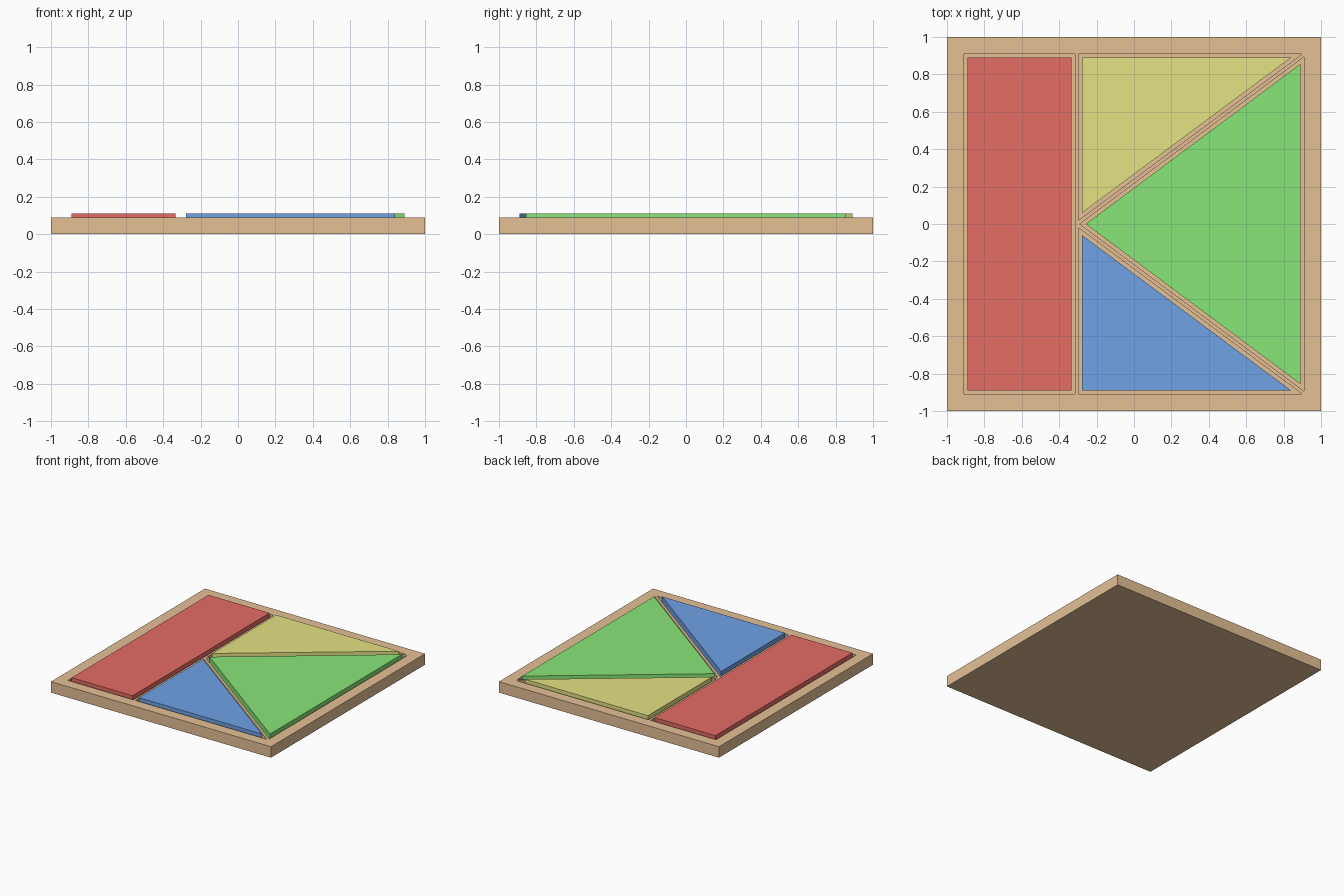
import bpy, bmesh

if "Cube" in bpy.data.objects:
    bpy.data.objects.remove(bpy.data.objects["Cube"])

BOARD_TOP, FLOOR, PIECE_TOP = 0.09, 0.03, 0.11


def material(name, rgb):
    m = bpy.data.materials.new(name)
    m.diffuse_color = (*rgb, 1)
    m.use_nodes = True
    m.node_tree.nodes["Principled BSDF"].inputs["Base Color"].default_value = m.diffuse_color
    return m


def prism(name, outline, z0, z1, mat=None):
    """Extrude a counter-clockwise outline from z0 to z1."""
    bm = bmesh.new()
    face = bm.faces.new([bm.verts.new((x, y, z0)) for x, y in outline])
    ext = bmesh.ops.extrude_face_region(bm, geom=[face])
    for v in ext["geom"]:
        if isinstance(v, bmesh.types.BMVert):
            v.co.z = z1
    bmesh.ops.recalc_face_normals(bm, faces=bm.faces)
    me = bpy.data.meshes.new(name)
    bm.to_mesh(me)
    bm.free()
    if mat:
        me.materials.append(mat)
    ob = bpy.data.objects.new(name, me)
    bpy.context.collection.objects.link(ob)
    return ob


def rect(x0, x1, h):
    return [(x0, -h), (x1, -h), (x1, h), (x0, h)]


def flip(outline):
    return [(x, -y) for x, y in reversed(outline)]


# Outlines: (piece, recess with 0.02 clearance)
corner_piece = [(-0.277, 0.06), (0.84, 0.89), (-0.277, 0.89)]
corner_recess = [(-0.297, 0.02), (0.90, 0.91), (-0.297, 0.91)]
parts = {
    "red_rectangle": (rect(-0.89, -0.335, 0.89), rect(-0.91, -0.315, 0.91), (0.78, 0.15, 0.13)),
    "green_triangle": ([(-0.258, 0), (0.89, -0.856), (0.89, 0.856)],
                       [(-0.29, 0), (0.91, -0.894), (0.91, 0.894)], (0.25, 0.79, 0.19)),
    "yellow_triangle": (corner_piece, corner_recess, (0.78, 0.76, 0.23)),
    "blue_triangle": (flip(corner_piece), flip(corner_recess), (0.16, 0.36, 0.79)),
}

# Wooden tray board
board = prism("tray_board", rect(-1, 1, 1), 0, BOARD_TOP, material("wood", (0.78, 0.53, 0.30)))

# Loose pieces and the cutters for their recesses
cutters = []
for name, (piece, recess, rgb) in parts.items():
    prism(name + "_piece", piece, FLOOR, PIECE_TOP, material(name, rgb))
    cutter = prism(name + "_cutter", recess, FLOOR, 0.2)
    cutter.hide_render = True
    cutters.append(cutter)
    mod = board.modifiers.new("recess", "BOOLEAN")
    mod.operation = "DIFFERENCE"
    mod.solver = "EXACT"
    mod.object = cutter

# Bake the recesses into the board and drop the cutters
deps = bpy.context.evaluated_depsgraph_get()
baked = bpy.data.meshes.new_from_object(board.evaluated_get(deps))
board.modifiers.clear()
board.data = baked
for c in cutters:
    bpy.data.objects.remove(c)
